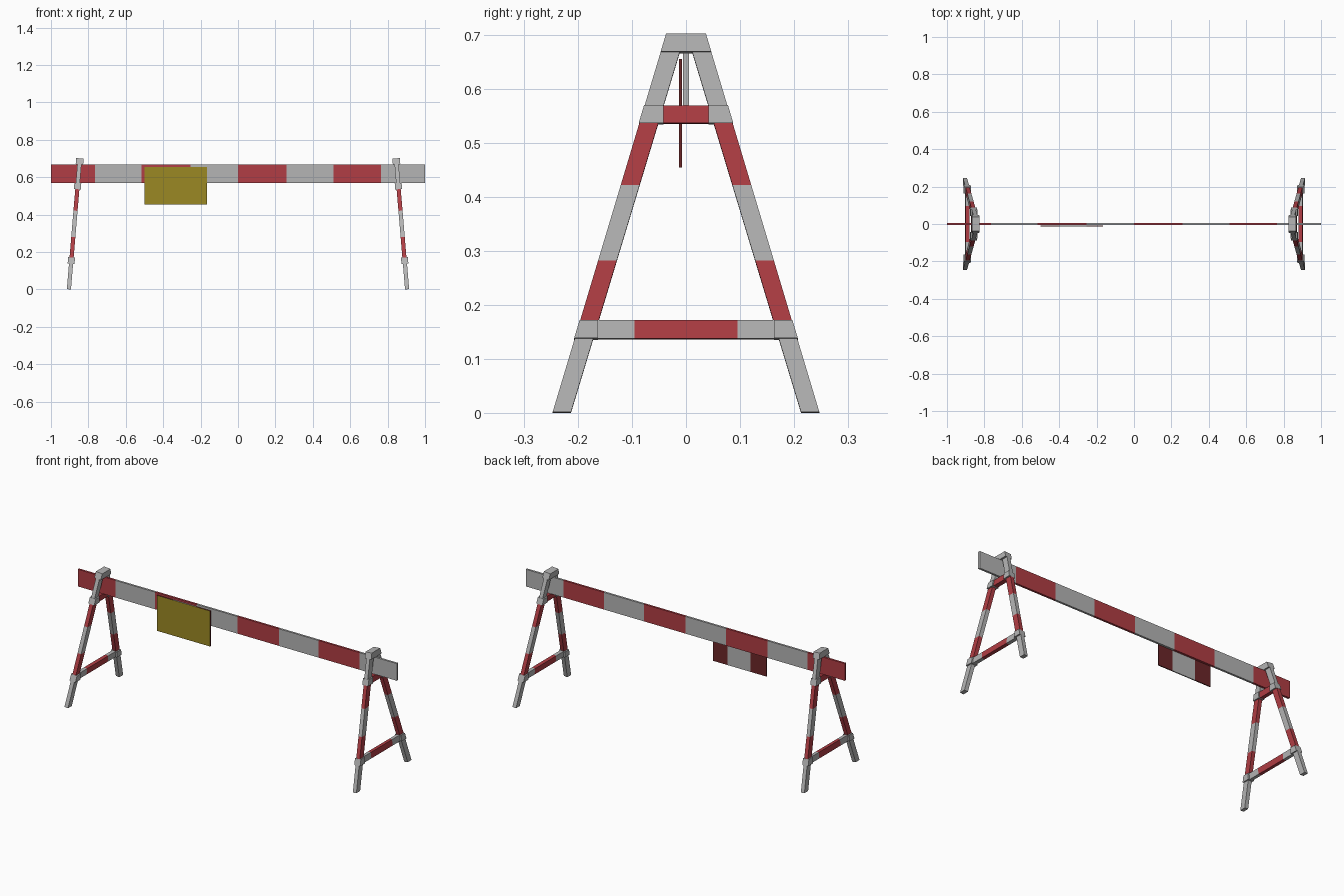
import bpy, bmesh, math
from mathutils import Vector

cube = bpy.data.objects.get("Cube")
if cube:
    bpy.data.objects.remove(cube, do_unlink=True)


def material(name, rgb):
    m = bpy.data.materials.new(name)
    m.use_nodes = True
    m.diffuse_color = (*rgb, 1)
    m.node_tree.nodes["Principled BSDF"].inputs["Base Color"].default_value = (*rgb, 1)
    return m


GREY, RED, YELLOW, DARK = range(4)
MATERIALS = [
    material("light grey", (0.46, 0.46, 0.46)),
    material("signal red", (0.44, 0.047, 0.058)),
    material("sign yellow", (0.33, 0.25, 0.017)),
    material("dark red", (0.15, 0.02, 0.022)),
]


def striped_bar(name, rings, colours):
    """Bar through four-cornered rings, one colour per section between them."""
    bm = bmesh.new()
    loops = [[bm.verts.new(p) for p in ring] for ring in rings]
    for a, b, colour in zip(loops, loops[1:], colours):
        for i in range(4):
            j = (i + 1) % 4
            bm.faces.new((a[i], a[j], b[j], b[i])).material_index = colour
    bm.faces.new(loops[0]).material_index = colours[0]
    bm.faces.new(loops[-1]).material_index = colours[-1]
    bmesh.ops.recalc_face_normals(bm, faces=bm.faces)
    mesh = bpy.data.meshes.new(name)
    bm.to_mesh(mesh)
    bm.free()
    for m in MATERIALS:
        mesh.materials.append(m)
    obj = bpy.data.objects.new(name, mesh)
    bpy.context.collection.objects.link(obj)
    return obj


def box_rings(xs, y0, y1, z0, z1):
    return [[(x, y0, z0), (x, y1, z0), (x, y1, z1), (x, y0, z1)] for x in xs]


# Striped beam
striped_bar("beam", box_rings([-1, -0.765, -0.515, -0.255, 0, 0.26, 0.51, 0.765, 1],
                              -0.006, 0.006, 0.57, 0.667), [RED, GREY] * 4)

# Hanging sign: yellow front, striped back
sign = striped_bar("sign_plate", box_rings([-0.5, -0.4, -0.255, -0.165],
                                           -0.013, -0.007, 0.455, 0.656), [DARK, GREY, DARK])
for face in sign.data.polygons:
    if face.normal.y < -0.5:
        face.material_index = YELLOW

# Trestles lean inward, and their legs converge toward the top
LEAN = 0.084


def outer(z):
    return 0.247 - 0.3 * z


def inner(z):
    return 0.213 - 0.302 * z


def in_plane(side, y, z, offset):
    """Point of the leaning trestle plane, moved out along its normal."""
    normal = Vector((math.cos(LEAN), 0, math.sin(LEAN)))
    p = Vector((0.904 - LEAN * z, y, z + 0.001)) + normal * offset
    return (side * p.x, p.y, p.z)


def ring(side, a, b, t):
    return [in_plane(side, *a, -t / 2), in_plane(side, *b, -t / 2),
            in_plane(side, *b, t / 2), in_plane(side, *a, t / 2)]


LOW, HIGH, TOP = (0.136, 0.17), (0.535, 0.568), (0.667, 0.7)

for side, side_name in ((1, "left"), (-1, "right")):
    for s, end in ((-1, "front"), (1, "back")):
        tag = f"{side_name}_{end}"
        # Striped leg
        striped_bar(f"{tag}_leg",
                    [ring(side, (s * inner(z), z), (s * outer(z), z), 0.022)
                     for z in (0, 0.17, 0.28, 0.42, 0.55, 0.68)],
                    [GREY, RED, GREY, RED, GREY])
        # Collars where the rails meet the leg
        for name, heights, edge in (("lower", LOW, 0.163), ("upper", HIGH, 0.042)):
            striped_bar(f"{tag}_{name}_collar",
                        [ring(side, (s * edge, z), (s * (outer(z) + 0.001), z), 0.037)
                         for z in heights], [GREY])
    # Rails between the legs
    striped_bar(f"{side_name}_lower_rail",
                [ring(side, (y, LOW[0]), (y, LOW[1]), 0.02)
                 for y in (-0.18, -0.095, 0.095, 0.18)], [GREY, RED, GREY])
    striped_bar(f"{side_name}_upper_rail",
                [ring(side, (y, HIGH[0]), (y, HIGH[1]), 0.024)
                 for y in (-0.043, 0.043)], [RED])
    # Cap joining the leg tops
    striped_bar(f"{side_name}_cap",
                [ring(side, (-outer(z), z), (outer(z), z), 0.04) for z in TOP], [GREY])
